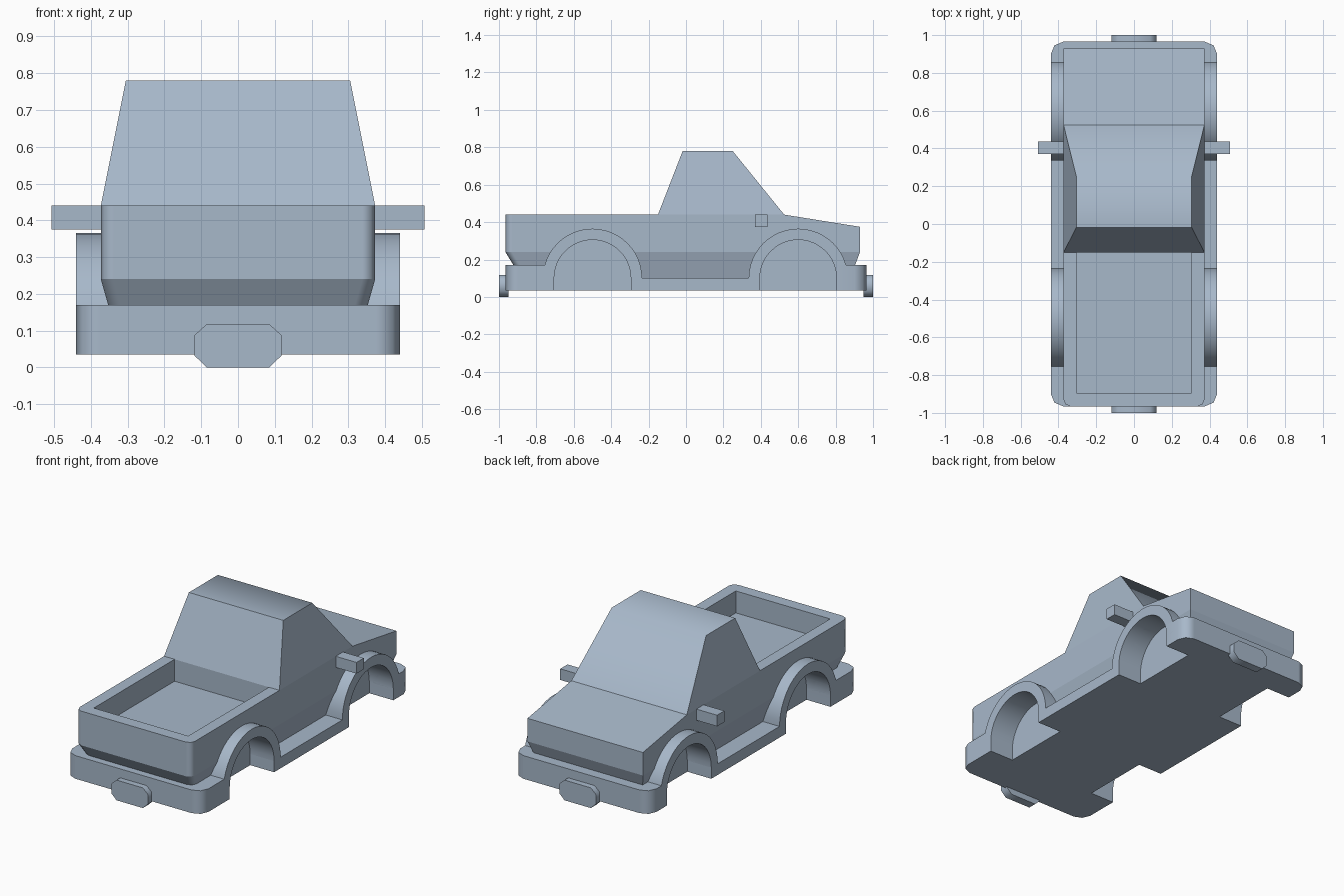
import bpy, bmesh
from math import sin, cos, pi, radians

if "Cube" in bpy.data.objects:
    bpy.data.objects.remove(bpy.data.objects["Cube"])

WHEELS = (-0.5, 0.6)   # wheel centre y positions
HUB_Z = 0.10

paint = bpy.data.materials.new("slate_paint")
paint.diffuse_color = (0.39, 0.48, 0.59, 1)
paint.use_nodes = True
paint.node_tree.nodes["Principled BSDF"].inputs["Base Color"].default_value = paint.diffuse_color


def finish(name, bm):
    bmesh.ops.recalc_face_normals(bm, faces=bm.faces)
    me = bpy.data.meshes.new(name)
    bm.to_mesh(me)
    bm.free()
    me.materials.append(paint)
    ob = bpy.data.objects.new(name, me)
    bpy.context.collection.objects.link(ob)
    return ob


def loft(name, rings):
    """Skin closed rings of (x, y, z) points and cap both ends."""
    bm = bmesh.new()
    rows = [[bm.verts.new(p) for p in r] for r in rings]
    n = len(rows[0])
    for a, b in zip(rows, rows[1:]):
        for i in range(n):
            j = (i + 1) % n
            bm.faces.new((a[i], a[j], b[j], b[i]))
    bm.faces.new(rows[0])
    bm.faces.new(rows[-1])
    return finish(name, bm)


def prism(name, pts, x0, x1):
    """Extrude a (y, z) profile along x."""
    return loft(name, [[(x, y, z) for y, z in pts] for x in (x0, x1)])


def box(name, x0, x1, y0, y1, z0, z1):
    return prism(name, [(y0, z0), (y1, z0), (y1, z1), (y0, z1)], x0, x1)


def arc(yc, r, n=24):
    return [(yc + r * cos(pi * i / n), HUB_Z + r * sin(pi * i / n)) for i in range(n + 1)]


def cut(ob, cutter):
    cutter.hide_render = True
    mod = ob.modifiers.new("cut", 'BOOLEAN')
    mod.operation = 'DIFFERENCE'
    mod.solver = 'EXACT'
    mod.object = cutter
    bpy.context.view_layer.objects.active = ob
    bpy.ops.object.modifier_apply(modifier=mod.name)


# Chassis slab with raised bumpers and rounded corners
base = prism("chassis", [(-.965, .035), (.965, .035), (.965, .17), (.68, .17), (.68, .10),
                         (-.58, .10), (-.58, .17), (-.965, .17)], -.44, .44)
bm = bmesh.new()
bm.from_mesh(base.data)
corners = [e for e in bm.edges if all(abs(abs(v.co.y) - .965) < 1e-4 for v in e.verts)
           and abs(e.verts[0].co.z - e.verts[1].co.z) > .1]
bmesh.ops.bevel(bm, geom=corners, offset=.065, segments=2, profile=.5, affect='EDGES')
bm.to_mesh(base.data)
bm.free()


# Body tub: tapered skirt, straight sides, sloping hood
def body_ring(z, inset, hood_z=None):
    h = z if hood_z is None else hood_z
    w, f, r = .373 - inset, -.965 + inset * 2.1, .93 - inset * 1.3
    half = [(w, r, h), (w, .525, z), (w, -.15, z), (w, f + .035, z),
            (w - .011, f + .011, z), (w - .035, f, z)]
    return half + [(-x, y, zz) for x, y, zz in reversed(half)]


body = loft("body", [body_ring(.08, .046), body_ring(.24, 0), body_ring(.44, 0, .375)])
# Split the top cap so the hood slope folds cleanly
bm = bmesh.new()
bm.from_mesh(body.data)
fold = [v for v in bm.verts if abs(v.co.y - .525) < 1e-4 and v.co.z > .43]
bmesh.ops.connect_verts(bm, verts=fold)
bm.to_mesh(body.data)
bm.free()

# Cab
loft("cab", [[(-.373, -.15, .44), (.373, -.15, .44), (.373, .525, .44), (-.373, .525, .44)],
             [(-.305, -.018, .78), (.305, -.018, .78), (.305, .25, .78), (-.305, .25, .78)]])

# Load bed recess and wheel wells
cutters = [box("bed_cutter", -.305, .305, -.895, -.15, .312, .6)]
cut(body, cutters[0])
for s in (-1, 1):
    for y in WHEELS:
        well = [(y + .205, -.1)] + arc(y, .205) + [(y - .205, -.1)]
        c = prism("well_cutter", well, s * .285, s * .6)
        cutters.append(c)
        cut(base, c)
        cut(body, c)
for c in cutters:
    bpy.data.objects.remove(c)

# Wheel arches and mirrors on both sides
for s, side in ((-1, "left"), (1, "right")):
    for y, end in zip(WHEELS, ("front", "rear")):
        prism(f"wheel_arch_{end}_{side}", arc(y, .265) + arc(y, .205)[::-1], s * .31, s * .44)
    box(f"mirror_{side}", s * .36, s * .507, .37, .437, .375, .44)

# Octagonal plates on both bumpers
octagon = [(-.085, 0), (.085, 0), (.118, .032), (.118, .088),
           (.085, .118), (-.085, .118), (-.118, .088), (-.118, .032)]
for s, end in ((-1, "front"), (1, "rear")):
    loft(f"plate_{end}", [[(x, s * y, z) for x, z in octagon] for y in (.95, 1.0)])

# Smooth rounded corners, roof and arches; keep hard edges sharp
parts = list(bpy.context.scene.objects)
for ob in parts:
    ob.select_set(True)
bpy.context.view_layer.objects.active = body
bpy.ops.object.shade_smooth_by_angle(angle=radians(55))

# Hard crease along the body skirt line and hood fold
verts = body.data.vertices
for e in body.data.edges:
    a, b = (verts[i].co for i in e.vertices)
    if (abs(a.z - .24) < 1e-4 and abs(b.z - .24) < 1e-4) or \
       (abs(a.y - .525) < 1e-4 and abs(b.y - .525) < 1e-4):
        e.use_edge_sharp = True

# Keep the big panels flat beside the rounded corners
for ob in parts:
    if ob.name in ("chassis", "body"):
        mod = ob.modifiers.new("flat_panels", 'WEIGHTED_NORMAL')
        mod.keep_sharp = True
        mod.weight = 100
